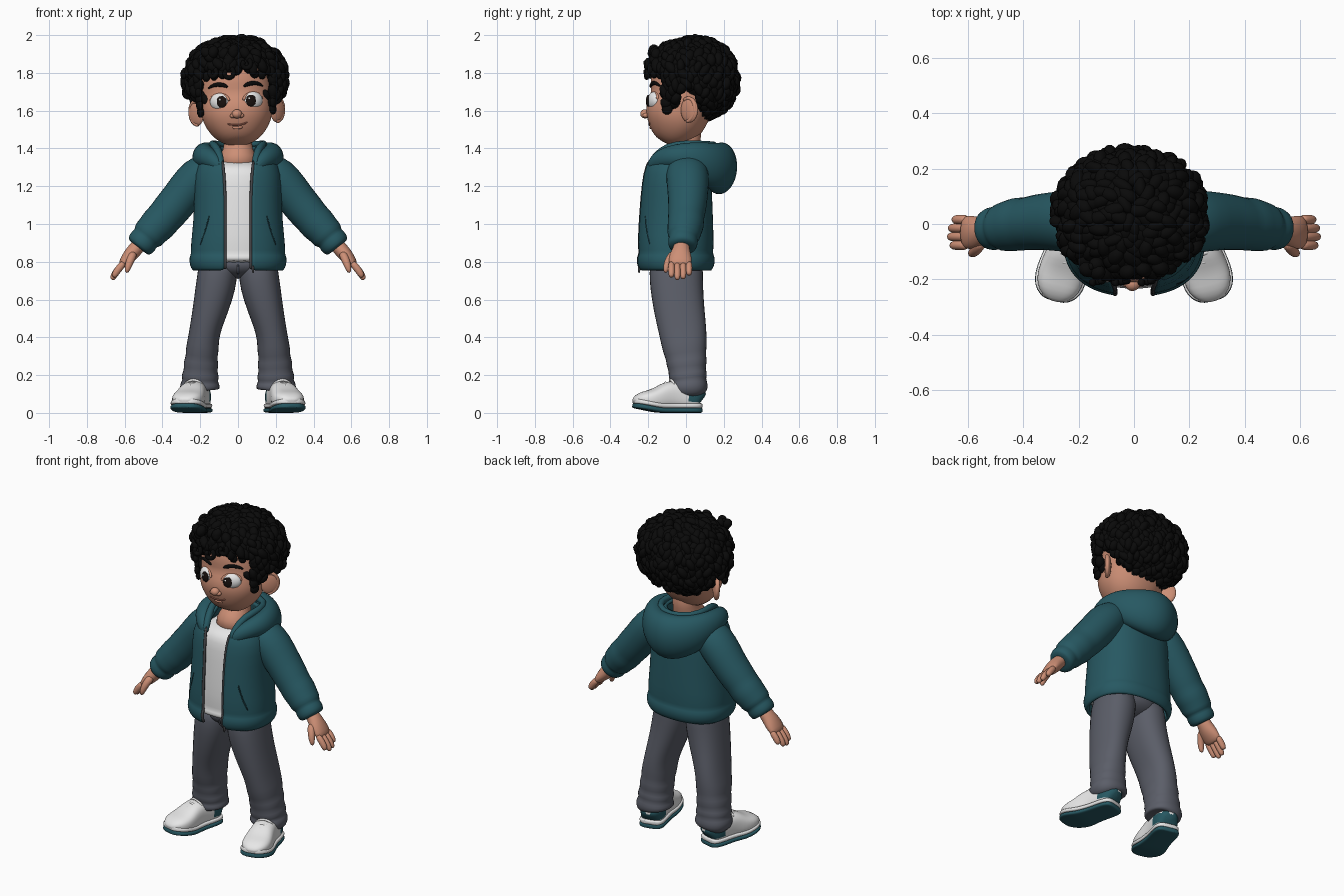
import bpy, bmesh, math, random
from math import sin, cos, pi, acos, radians
from mathutils import Vector, Matrix
from mathutils.bvhtree import BVHTree

random.seed(4)
if "Cube" in bpy.data.objects:
    bpy.data.objects.remove(bpy.data.objects["Cube"])


def material(name, rgb):
    m = bpy.data.materials.new(name)
    m.use_nodes = True
    m.diffuse_color = (*rgb, 1)
    m.node_tree.nodes["Principled BSDF"].inputs["Base Color"].default_value = (*rgb, 1)
    return m


SKIN = material("skin", (.61, .275, .18))
HAIR = material("black hair", (.003, .003, .003))
TEAL = material("teal cloth", (.02, .098, .122))
SEAM = material("dark teal seam", (.01, .045, .055))
ZIP = material("zipper grey", (.06, .06, .065))
WHITE = material("white cloth", (.8, .8, .8))
PANTS = material("grey cloth", (.105, .112, .14))
EYE = material("eye white", (.85, .85, .85))
IRIS = material("dark iris", (.01, .006, .005))
LIP = material("lip", (.4, .14, .095))


def finish(name, bm, mats, sub=0):
    bmesh.ops.recalc_face_normals(bm, faces=bm.faces)
    for f in bm.faces:
        f.smooth = True
    me = bpy.data.meshes.new(name)
    bm.to_mesh(me)
    bm.free()
    for m in mats if isinstance(mats, list) else [mats]:
        me.materials.append(m)
    ob = bpy.data.objects.new(name, me)
    bpy.context.collection.objects.link(ob)
    if sub:
        ob.modifiers.new("smooth", "SUBSURF").levels = sub
        ob.modifiers["smooth"].render_levels = sub
    return ob


def oval(t, a, b, n):
    c, s = cos(t), sin(t)
    return (a * math.copysign(abs(c) ** (2 / n), c), b * math.copysign(abs(s) ** (2 / n), s))


def sweep(name, pts, mats, ref=(0, 1, 0), seg=16, n=2, sub=1, rule=None):
    """Rings (x, y, z, radius across, radius along ref) joined into a closed tube."""
    bm, rings = bmesh.new(), []
    for i, p in enumerate(pts):
        t = (Vector(pts[min(i + 1, len(pts) - 1)][:3]) - Vector(pts[max(i - 1, 0)][:3])).normalized()
        b = Vector(ref)
        b = (b - t * b.dot(t)).normalized()
        a = b.cross(t)
        ring = []
        for k in range(seg):
            u, v = oval(2 * pi * k / seg, p[3], p[4], n)
            ring.append(bm.verts.new(Vector(p[:3]) + a * u + b * v))
        rings.append(ring)
    for r, q in zip(rings, rings[1:]):
        for k in range(seg):
            bm.faces.new((r[k], r[(k + 1) % seg], q[(k + 1) % seg], q[k]))
    bm.faces.new(rings[0])
    bm.faces.new(rings[-1])
    if rule:
        for f in bm.faces:
            f.material_index = rule(f.calc_center_median())
    return finish(name, bm, mats, sub)


def wire(name, pts, r, mat, ref=(0, 0, 1)):
    return sweep(name, [(*p, r, r) for p in pts], mat, ref, seg=8)


def ball(name, loc, scale, mat, turn=0):
    bm = bmesh.new()
    m = Matrix.LocRotScale(Vector(loc), Matrix.Rotation(turn, 3, 'Z'), Vector(scale))
    bmesh.ops.create_uvsphere(bm, u_segments=24, v_segments=16, radius=1, matrix=m)
    return finish(name, bm, mat)


def surface(ob):
    tree = BVHTree.FromPolygons([v.co for v in ob.data.vertices], [p.vertices for p in ob.data.polygons])
    return lambda x, z: tree.ray_cast(Vector((x, -2, z)), Vector((0, 1, 0)))[0].y


SIDES = ((1, "left"), (-1, "right"))

# Jacket body: open down the front, with a ribbed hem
body = [(.76, -.055, .232, .182), (.78, -.055, .248, .198), (.825, -.055, .25, .2), (.84, -.055, .238, .187),
        (.88, -.055, .243, .194), (1.0, -.055, .228, .19), (1.15, -.052, .222, .182), (1.27, -.05, .225, .172),
        (1.34, -.045, .19, .155), (1.385, -.02, .14, .12), (1.41, 0, .11, .1)]
bm, rings, edge = bmesh.new(), [], []
for z, cy, rx, ry in body:
    gap = .07 + max(0, z - 1.2) * .1
    a = acos((gap / rx) ** 1.2)
    ring = []
    for k in range(37):
        x, y = oval(-a + (pi + 2 * a) * k / 36, rx, ry, 2.4)
        ring.append(bm.verts.new((x, y + cy, z)))
    edge.append(ring[0].co.copy())
    rings.append(ring)
for r, q in zip(rings, rings[1:]):
    for k in range(36):
        bm.faces.new((r[k], r[k + 1], q[k + 1], q[k]))
jacket = finish("jacket_body", bm, TEAL, 1)
thick = jacket.modifiers.new("thickness", "SOLIDIFY")
thick.thickness, thick.offset = .018, 0
front = surface(jacket)

# Zipper, pockets and hood
for s, side in SIDES:
    wire(side + "_zipper", [(s * (e.x - .002), e.y - .003, e.z) for e in edge[:9]], .009, ZIP, (0, 1, 0))
    slit = [(.15, 1.05), (.162, 1.0), (.18, .94), (.203, .88)]
    wire(side + "_pocket_seam", [(s * x, front(s * x, z) - .008, z) for x, z in slit], .005, SEAM, (0, 1, 0))
wire("zipper_pull", [(.078, -.247, .79), (.08, -.249, .735)], .008, ZIP, (0, 1, 0))


def both(half):
    return half + [(-p[0], *p[1:]) for p in reversed(half[:-1])]


sweep("hood", both([(.09, -.195, 1.29, .018, .025), (.135, -.155, 1.34, .042, .05), (.188, -.06, 1.365, .06, .062),
                    (.185, .05, 1.35, .064, .09), (.115, .145, 1.308, .086, .125), (0, .2, 1.288, .103, .15)]),
      TEAL, (0, 0, 1), sub=2)
wire("hood_rim", both([(.088, -.2, 1.29), (.096, -.165, 1.36), (.115, -.1, 1.412), (.145, 0, 1.425),
                       (.12, .11, 1.42), (0, .165, 1.415)]), .022, TEAL)

# Shirt and neck
sweep("shirt", [(0, cy, z, rx - .03, ry - .018) for z, cy, rx, ry in [(.79, *body[1][1:])] + body[2:8]]
      + [(0, -.05, 1.31, .15, .132), (0, -.058, 1.345, .108, .104)], WHITE, seg=28, n=2.4)
sweep("neck", [(0, -.04, 1.28, .11, .105), (0, -.04, 1.35, .105, .105), (0, -.012, 1.385, .082, .085),
               (0, .008, 1.43, .074, .073), (0, .012, 1.54, .075, .075)], SKIN)

# Sleeves, hands, trousers and shoes
for s, side in SIDES:
    def limb(part, pts, mat, n=2):
        sweep(side + part, [(s * p[0], *p[1:]) for p in pts], mat, n=n)
    limb("_sleeve", [(.13, 0, 1.33, .05, .08), (.17, .005, 1.29, .1, .115), (.235, .01, 1.225, .112, .116),
                     (.31, .01, 1.13, .102, .106), (.36, .005, 1.07, .103, .102), (.39, 0, 1.035, .096, .096),
                     (.42, 0, 1.0, .101, .1), (.455, -.008, .965, .09, .092), (.477, -.012, .938, .092, .09),
                     (.488, -.014, .926, .074, .074), (.5, -.015, .91, .082, .082), (.525, -.02, .882, .077, .077),
                     (.53, -.02, .875, .055, .06)], TEAL)
    limb("_hand", [(.5, -.02, .915, .038, .04), (.545, -.025, .865, .04, .044), (.57, -.03, .835, .04, .06),
                   (.6, -.03, .8, .03, .063), (.618, -.03, .775, .021, .056)], SKIN)
    for k, reach in enumerate((.9, 1.05, 1, .78)):
        y = -.077 + .031 * k
        limb("_finger_%d" % (k + 1), [(.6, y, .8, .018, .017), (.6 + .035 * reach, y, .8 - .04 * reach, .02, .018),
                                      (.6 + .058 * reach, y, .8 - .075 * reach, .018, .017),
                                      (.6 + .064 * reach, y, .8 - .092 * reach, .01, .01)], SKIN)
    limb("_thumb", [(.55, -.06, .85, .024, .022), (.568, -.09, .815, .022, .021), (.582, -.105, .775, .019, .018),
                    (.591, -.109, .74, .01, .01)], SKIN)
    limb("_trouser_leg", [(.1, -.052, .84, .1, .14), (.108, -.052, .74, .107, .145), (.118, -.05, .67, .108, .143),
                          (.143, -.038, .56, .097, .137), (.165, -.025, .48, .087, .132), (.182, -.013, .4, .082, .126),
                          (.19, -.006, .33, .09, .118), (.193, 0, .295, .083, .108), (.196, .004, .26, .097, .11),
                          (.198, .006, .225, .087, .098), (.2, .01, .195, .104, .106), (.2, .013, .17, .092, .093),
                          (.202, .015, .15, .11, .104), (.203, .015, .11, .105, .1), (.2, .015, .105, .07, .07)],
         PANTS, 2.3)

    # Shoes are built straight, then turned outward; the toe curls up a little
    place = Matrix.Translation((s * .197, .08, 0)) @ Matrix.Rotation(s * radians(14), 4, 'Z')
    shape = [(0, .035, .1), (-.012, .058, .125), (-.04, .068, .13), (-.08, .07, .14), (-.14, .068, .16),
             (-.19, .074, .15), (-.23, .082, .125), (-.28, .087, .1), (-.325, .078, .085), (-.352, .052, .06),
             (-.364, .025, .04)]
    shape = [(y, w, h, max(0, -y - .23) * .2) for y, w, h in shape]
    parts = [sweep(side + "_shoe", [(0, y, h / 2 + .014 + up * .6, w, h / 2) for y, w, h, up in shape], [WHITE, TEAL],
                   (0, 0, 1), seg=24, n=2.7,
                   rule=lambda c: int(c.y > -.08 and .05 < c.z < .115))]
    parts.append(sweep(side + "_midsole", [(0, y * 1.012, .038 + up, w + .007, .014) for y, w, h, up in shape], WHITE,
                       (0, 0, 1), seg=24, n=4))
    parts.append(sweep(side + "_outsole", [(0, y * 1.015, .014 + up, w + .008, .014) for y, w, h, up in shape], TEAL,
                       (0, 0, 1), seg=24, n=4))
    for k in range(3):
        y, z = -.165 - .03 * k, .176 - .016 * k
        parts.append(wire(side + "_lace_%d" % (k + 1), [(-.055, y + .008, z - .03), (-.02, y, z), (.02, y, z),
                                                       (.055, y + .008, z - .03)], .008, WHITE, (0, 1, 0)))
    for ob in parts:
        ob.matrix_basis = place
ball("trouser_seat", (0, -.052, .79), (.19, .14, .08), PANTS)
wire("trouser_fly", [(0, -.19, .79), (0, -.188, .755), (0, -.165, .73)], .006, PANTS, (0, 1, 0))

# Head
skull = sweep("head", [(0, -.127, 1.438, .035, .03), (0, -.12, 1.45, .085, .074), (0, -.098, 1.482, .133, .122),
                       (0, -.072, 1.53, .172, .158), (0, -.052, 1.58, .19, .17), (0, -.022, 1.64, .19, .17),
                       (0, -.008, 1.7, .194, .186), (0, .005, 1.77, .192, .192), (0, .02, 1.85, .17, .175),
                       (0, .02, 1.92, .1, .1)], SKIN, seg=32, n=2.15)
face = surface(skull)
head = [skull]


def on_face(pts, off):
    return [(x, face(x, z) - off, z) for x, z in pts]


# Eyes, brows, ears
for s, side in SIDES:
    ex, ez = s * .088, 1.65
    ey = face(ex, ez)
    head.append(ball(side + "_eye", (ex, ey + .018, ez), (.054, .03, .046), EYE, s * .4))
    head.append(ball(side + "_iris", (s * .078, face(s * .078, ez) - .006, ez), (.028, .01, .031), IRIS, s * .3))
    head.append(ball(side + "_glint", (s * .078 - .009, face(s * .078, ez) - .015, ez + .012), (.006, .004, .006), EYE))
    lid = [(ex + .05 * cos(t), ez + .041 * sin(t)) for t in (radians(5 + 17 * k) for k in range(11))]
    head.append(wire(side + "_upper_lid", on_face(lid, .001), .008, SKIN, (0, 1, 0)))
    brow = [(.04, 1.726, .007), (.062, 1.739, .013), (.1, 1.745, .013), (.13, 1.735, .009), (.146, 1.723, .004)]
    head.append(sweep(side + "_eyebrow", [(s * x, face(s * x, z) - .003, z, .008, r) for x, z, r in brow],
                      HAIR, (0, 0, 1), seg=8))
    head.append(ball(side + "_ear", (s * .215, .018, 1.595), (.058, .02, .068), SKIN, s * .85))
    rim = [(s * (.212 + .035 * cos(t)), .008 + .04 * cos(t), 1.595 + .062 * sin(t) + .008 * cos(t))
           for t in (radians(-100 + 22 * k) for k in range(11))]
    head.append(wire(side + "_ear_rim", rim, .012, SKIN, (0, 1, 0)))
    head.append(ball(side + "_nostril", (s * .022, -.213, 1.574), (.015, .016, .013), SKIN))

# Nose and mouth
head.append(ball("nose_tip", (0, -.217, 1.583), (.027, .025, .024), SKIN))
smile = [(-.055, 1.533), (-.03, 1.525), (0, 1.524), (.03, 1.526), (.055, 1.538)]
head.append(wire("mouth", on_face(smile, .001), .005, LIP, (0, 1, 0)))
head.append(wire("lower_lip", on_face([(-.03, 1.513), (0, 1.51), (.03, 1.513)], -.003), .009, SKIN, (0, 1, 0)))

# Hair: a cap covered in overlapping curls
head.append(ball("hair_cap", (0, .06, 1.785), (.235, .19, .185), HAIR))
bm = bmesh.new()


def curl(p, d, size):
    m = Matrix.Translation(p) @ d.to_track_quat('Z', 'Y').to_matrix().to_4x4()
    m = m @ Matrix.Rotation(random.uniform(-.9, .9), 4, 'Z') @ Matrix.Diagonal((*size, 1))
    bmesh.ops.create_icosphere(bm, subdivisions=2, radius=1, matrix=m)


count = 640
for i in range(count):
    h = 1 - 2 * (i + .5) / count
    w, t = math.sqrt(1 - h * h), i * pi * (3 - math.sqrt(5))
    d = Vector((w * cos(t), w * sin(t), h))
    k = sum(abs(c / r) ** 2.2 for c, r in zip(d, (.253, .22, .198))) ** (-1 / 2.2)
    p = d * (k + random.uniform(-.014, .016)) + Vector((0, .032, 1.767))
    low = 1.815 if p.y < -.115 else 1.63 if p.y < -.05 else 1.7 if p.y < .07 else 1.555
    if p.z > low:
        curl(p, d, (random.uniform(.022, .028), random.uniform(.034, .046), .028))
# sideburns, fringe and front tuft
for s in (1, -1):
    for k in range(6):
        curl(Vector((s * (.192 + .003 * k), -.1 - .008 * (k % 2), 1.6 + .035 * k)), Vector((s, -.3, 0)), (.03, .03, .018))
for x in (-.18, -.15, -.11, -.07, .1, .14, .175):
    curl(Vector((x, face(x, 1.8) - .01, 1.81 - abs(x) * .15)), Vector((x * 3, -1, 0)), (.024, .03, .022))
for k in range(22):
    curl(Vector((random.uniform(-.15, .13), random.uniform(-.175, -.145), random.uniform(1.83, 1.92))),
         Vector((0, -1, .3)), (.028, .036, .028))
head.append(finish("hair_curls", bm, HAIR))
for k, (x, z, r) in enumerate(((-.035, 1.8, .028), (-.12, 1.805, .022), (-.15, 1.92, .02), (.06, 1.845, .025))):
    y = -.205 if z < 1.9 else -.155
    spiral = [(x + r * cos(t) * (1 - t / 12), y - .002 * t, z - r * sin(t) * (1 - t / 12))
              for t in (-1.2 + .5 * j for j in range(12))]
    head.append(wire("loose_curl_%d" % (k + 1), spiral, .014, HAIR, (0, 1, 0)))

# The head leans slightly to one side
lean = Matrix.Translation((0, 0, 1.45)) @ Matrix.Rotation(radians(-2.5), 4, 'Y') @ Matrix.Translation((0, 0, -1.45))
for ob in head:
    ob.matrix_basis = lean
